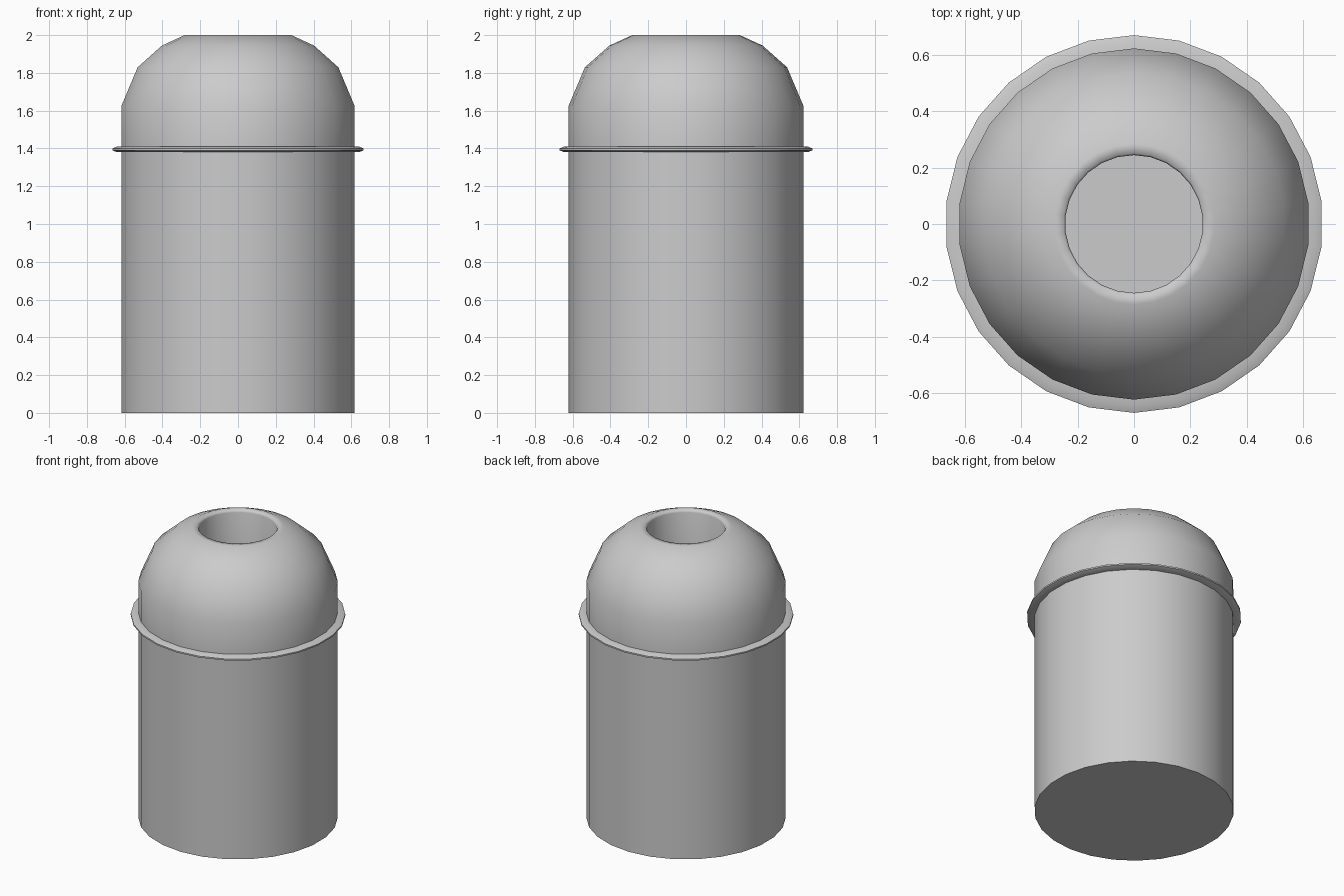
import bpy, bmesh, math

cube = bpy.data.objects.get("Cube")
if cube:
    bpy.data.objects.remove(cube, do_unlink=True)

SIDES = 26
RADIUS = 0.622

grey = bpy.data.materials.new("light_grey")
grey.use_nodes = True
colour = (0.6, 0.6, 0.6, 1)
grey.diffuse_color = colour
grey.node_tree.nodes["Principled BSDF"].inputs["Base Color"].default_value = colour


def lathe(name, profile, closed=False, smooth_angle=30):
    """Turn an (r, z) profile around z, with a vertex on the y axis."""
    bm = bmesh.new()
    verts = [bm.verts.new((0, r, z)) for r, z in profile]
    pairs = list(zip(verts, verts[1:]))
    if closed:
        pairs.append((verts[-1], verts[0]))
    edges = [bm.edges.new(p) for p in pairs]
    bmesh.ops.spin(bm, geom=verts + edges, cent=(0, 0, 0), axis=(0, 0, 1),
                   angle=math.tau, steps=SIDES, use_duplicate=False)
    bmesh.ops.remove_doubles(bm, verts=bm.verts, dist=0.0005)
    bmesh.ops.recalc_face_normals(bm, faces=bm.faces)
    mesh = bpy.data.meshes.new(name)
    bm.to_mesh(mesh)
    bm.free()
    mesh.materials.append(grey)
    obj = bpy.data.objects.new(name, mesh)
    bpy.context.collection.objects.link(obj)
    bpy.ops.object.select_all(action="DESELECT")
    obj.select_set(True)
    bpy.context.view_layer.objects.active = obj
    bpy.ops.object.shade_smooth_by_angle(angle=math.radians(smooth_angle))
    return obj


# Straight bin body with a flat base
lathe("body", [(0, 0), (RADIUS, 0), (RADIUS, 1.39), (0, 1.39)])

# Domed lid with a round opening and the well below it
lathe("domed_lid", [(0, 1.39), (RADIUS, 1.39), (RADIUS, 1.625), (0.535, 1.83),
                    (0.405, 1.945), (0.285, 2), (0.25, 2), (0.244, 1.985),
                    (0.244, 1.45), (0, 1.45)], smooth_angle=75)

# Thin flange between lid and body
lathe("flange", [(0.6, 1.38), (0.645, 1.38), (0.669, 1.39), (0.669, 1.4),
                 (0.645, 1.41), (0.6, 1.412)], closed=True)
